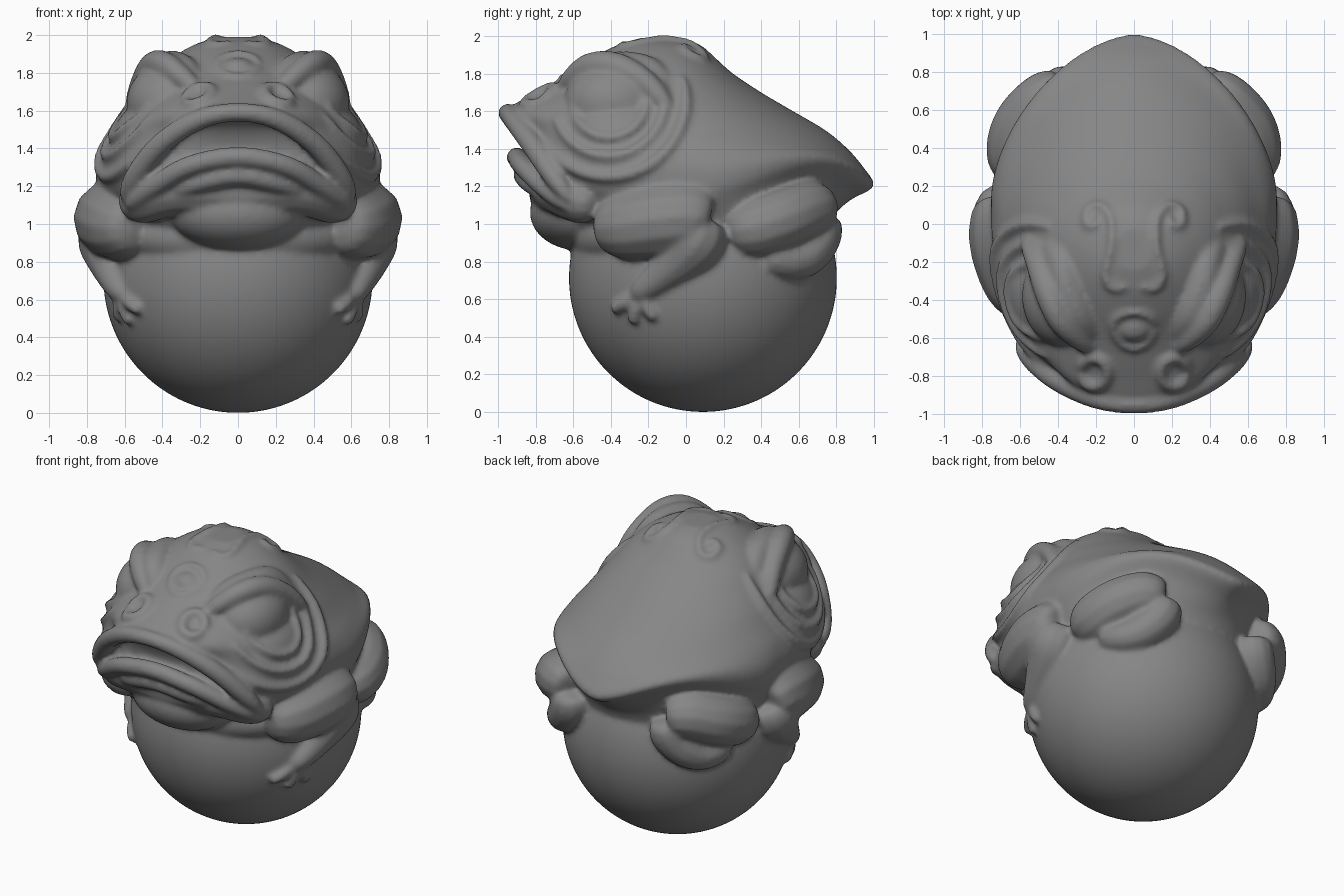
import bpy, bmesh, math
from mathutils import Vector, Matrix
from mathutils.bvhtree import BVHTree

if "Cube" in bpy.data.objects:
    bpy.data.objects.remove(bpy.data.objects["Cube"])

parts = []


def spline(rows, steps):
    """Catmull-Rom interpolation of equal-length tuples."""
    out = []
    for i in range(len(rows) - 1):
        p = [rows[max(0, min(len(rows) - 1, i + k))] for k in (-1, 0, 1, 2)]
        for s in range(steps):
            t = s / steps
            out.append([b + 0.5 * t * (c - a + t * (2*a - 5*b + 4*c - d + t * (3*(b - c) + d - a)))
                        for a, b, c, d in zip(*p)])
    return out + [list(rows[-1])]


def tube(name, pts, steps=6, sides=(1, -1)):
    """Rounded tapering tube through (x, y, z, radius) points, mirrored in x."""
    path = spline(pts, steps)
    n = len(path) - 1
    for sx in sides:
        cu = bpy.data.curves.new(name, 'CURVE')
        cu.dimensions = '3D'
        cu.bevel_depth = 1.0
        cu.bevel_resolution = 4
        cu.use_fill_caps = True
        sp = cu.splines.new('POLY')
        sp.points.add(n)
        for i, (x, y, z, r) in enumerate(path):
            sp.points[i].co = (sx * x, y, z, 1)
            sp.points[i].radius = r * max(0.1, 1 - abs(2 * i / n - 1) ** 8) ** 0.5
        ob = bpy.data.objects.new(name, cu)
        bpy.context.collection.objects.link(ob)
        parts.append(ob)


def arch(name, half):
    """Tube symmetric about x = 0, given from the middle outwards."""
    tube(name, [(-x, y, z, r) for x, y, z, r in half[:0:-1]] + half, sides=(1,))


def ellipsoid(bm, loc, scale):
    bmesh.ops.create_uvsphere(bm, u_segments=48, v_segments=32, radius=1,
                              matrix=Matrix.Translation(loc) @ Matrix.Diagonal((*scale, 1)))


# Torso and head: horizontal slices
# (z, half width, front y, middle y, back y, front power, back power, rim lift)
SLICES = [
    (0.80, .59, -.52, .05, .62, 2.0, 2.0, 0), (0.95, .66, -.63, .05, .74, 2.0, 2.0, 0),
    (1.05, .70, -.70, .08, .79, 2.2, 1.9, .02), (1.13, .73, -.78, .12, .88, 2.4, 1.75, .10),
    (1.20, .75, -.82, .14, 1.0, 2.6, 1.68, .13), (1.30, .75, -.83, .13, .945, 2.8, 1.75, .08),
    (1.40, .715, -.82, .07, .86, 3.0, 1.8, .02), (1.50, .65, -.86, 0, .74, 2.8, 1.85, 0),
    (1.60, .59, -.95, -.05, .57, 2.2, 1.85, 0), (1.70, .52, -.80, -.10, .40, 2, 1.9, 0),
    (1.80, .44, -.62, -.12, .25, 2, 2, 0), (1.88, .35, -.50, -.13, .16, 2, 2, 0),
    (1.95, .23, -.37, -.14, .08, 2, 2, 0), (1.99, .10, -.24, -.15, -.02, 2, 2, 0)]
bm = bmesh.new()
SEG = 72
rings = []
for z, w, yf, ym, yb, nf, nb, lift in spline(SLICES, 4):
    ring = []
    for k in range(SEG):
        t = 2 * math.pi * k / SEG
        c, s = math.cos(t), math.sin(t)
        n, end = (nb, yb) if s >= 0 else (nf, yf)
        dz = lift * math.sin(2 * t) ** 2 if s > 0 else 0
        ring.append(bm.verts.new((math.copysign(w * abs(c) ** (2 / n), c),
                                  ym + (end - ym) * abs(s) ** (2 / n), z + dz)))
    rings.append(ring)
for a, b in zip(rings, rings[1:]):
    for k in range(SEG):
        j = (k + 1) % SEG
        bm.faces.new((a[k], a[j], b[j], b[k]))
bm.faces.new(rings[0][::-1])
bm.faces.new(rings[-1])

# Throat, neck, forehead bump, eye mounds and cheeks
ellipsoid(bm, (0, -.57, 1.06), (.36, .26, .20))
ellipsoid(bm, (0, -.26, .93), (.60, .36, .22))
ellipsoid(bm, (0, -.53, 1.81), (.10, .09, .07))
for sx in (1, -1):
    ellipsoid(bm, (sx * .36, -.38, 1.64), (.23, .27, .22))
    ellipsoid(bm, (sx * .38, -.33, 1.43), (.29, .36, .25))
surface = BVHTree.FromBMesh(bm)
# Ball under the toad
bmesh.ops.create_uvsphere(bm, u_segments=80, v_segments=50, radius=.713,
                          matrix=Matrix.Translation((0, .09, .713)))
me = bpy.data.meshes.new("toad_on_ball")
bm.to_mesh(me)
bm.free()
toad = bpy.data.objects.new("toad_on_ball", me)
bpy.context.collection.objects.link(toad)


def cast(origin, direction, r):
    hit = surface.ray_cast(Vector(origin), Vector(direction))[0]
    return (*hit, r) if hit else None


def draped(name, hits, sides=(1, -1)):
    """Tube laid along surface hits."""
    tube(name, [h for h in hits if h], 3, sides)


# Lips and jaw
arch("upper_lip", [(0, -.95, 1.59, .05), (.2, -.92, 1.555, .055), (.4, -.825, 1.43, .06),
                   (.54, -.71, 1.26, .06), (.61, -.62, 1.13, .05)])
arch("lower_lip", [(0, -.90, 1.355, .055), (.25, -.87, 1.31, .055), (.44, -.76, 1.20, .055),
                   (.59, -.63, 1.09, .05)])
arch("chin_fold", [(0, -.86, 1.26, .06), (.2, -.83, 1.22, .055), (.36, -.75, 1.16, .04)])
arch("jaw", [(0, -.70, 1.18, .14), (.3, -.68, 1.18, .13), (.49, -.57, 1.13, .13),
             (.56, -.46, 1.11, .12)])

# Brows: outer ridge and the broad pad behind it
tube("brow", [(.20, -.66, 1.69, .05), (.30, -.60, 1.78, .06), (.39, -.50, 1.845, .07),
              (.45, -.36, 1.835, .075), (.51, -.20, 1.74, .065), (.57, -.08, 1.60, .05)])
tube("brow_pad", [(.20, -.60, 1.70, .07), (.29, -.48, 1.80, .09), (.35, -.34, 1.83, .09),
                  (.38, -.20, 1.80, .09), (.44, -.08, 1.68, .08)])

# Eyes and the folds around them, draped from the side
tube("eye", [(.36, -.45, 1.69, .12), (.40, -.46, 1.685, .12), (.52, -.49, 1.68, .09)])
for R, r, a0, a1 in ((.20, .026, 185, 380), (.30, .028, 195, 390), (.41, .032, 210, 390)):
    draped("eye_fold", [cast((2, -.41 + R * math.cos(math.radians(a)),
                              1.66 + R * math.sin(math.radians(a))), (-1, 0, 0), r)
                        for a in range(a0, a1, 12)])

# Nostril rims, forehead rim and head spirals
circle = [math.radians(a) for a in range(0, 375, 15)]
draped("nostril_rim", [cast((.21 + .07 * math.cos(a), -.78 + .075 * math.sin(a), 3),
                            (0, 0, -1), .034) for a in circle])
draped("forehead_rim", [cast((.11 * math.cos(a), -3, 1.84 + .06 * math.sin(a)),
                             (0, 1, 0), .022) for a in circle], (1,))
SPIRAL = [(.03, -.33), (.11, -.34), (.15, -.27), (.12, -.12), (.12, .02), (.18, .10),
          (.25, .07), (.25, 0), (.20, -.01), (.19, .04)]
draped("head_spiral", [cast((x, y, 3), (0, 0, -1), .023) for x, y in spline(SPIRAL, 3)])

# Front legs and toes
tube("upper_arm", [(.53, -.46, .98, .14), (.61, -.31, .99, .185), (.66, -.12, 1.02, .205),
                   (.67, .03, 1.03, .195), (.66, .11, 1.01, .16)])
tube("forearm", [(.66, .08, 1.02, .15), (.68, .05, .92, .17), (.67, -.03, .82, .14),
                 (.65, -.15, .71, .09), (.60, -.28, .61, .065)])
for y, z, x in ((-.39, .54, .515), (-.28, .47, .565), (-.16, .49, .625)):
    tube("toe", [(.60, -.22, .65, .04), ((.60 + x) / 2 + .02, (y - .25) / 2, (z + .63) / 2, .036),
                 (x, y, z, .034)])

# Hind legs
tube("thigh", [(.59, .24, .96, .13), (.62, .37, .98, .16), (.58, .52, 1.03, .165),
               (.47, .65, 1.08, .155), (.36, .71, 1.06, .135)])
tube("shin", [(.36, .71, 1.05, .13), (.38, .70, .94, .13), (.46, .64, .84, .12),
              (.54, .55, .80, .10), (.60, .41, .84, .10)])

# Fuse everything into one smooth skin
bpy.ops.object.select_all(action='DESELECT')
for ob in parts + [toad]:
    ob.select_set(True)
bpy.context.view_layer.objects.active = toad
bpy.ops.object.convert(target='MESH')
toad = bpy.context.view_layer.objects.active
bpy.ops.object.join()
toad.name = "toad_on_ball"
rm = toad.modifiers.new("skin", 'REMESH')
rm.mode = 'VOXEL'
rm.voxel_size = 0.014
rm.use_smooth_shade = True
sm = toad.modifiers.new("soften", 'SMOOTH')
sm.factor = 0.5
sm.iterations = 12

# Dark stone
stone = bpy.data.materials.new("stone")
stone.diffuse_color = (.24, .24, .24, 1)
stone.use_nodes = True
stone.node_tree.nodes["Principled BSDF"].inputs["Base Color"].default_value = stone.diffuse_color
toad.data.materials.clear()
toad.data.materials.append(stone)
